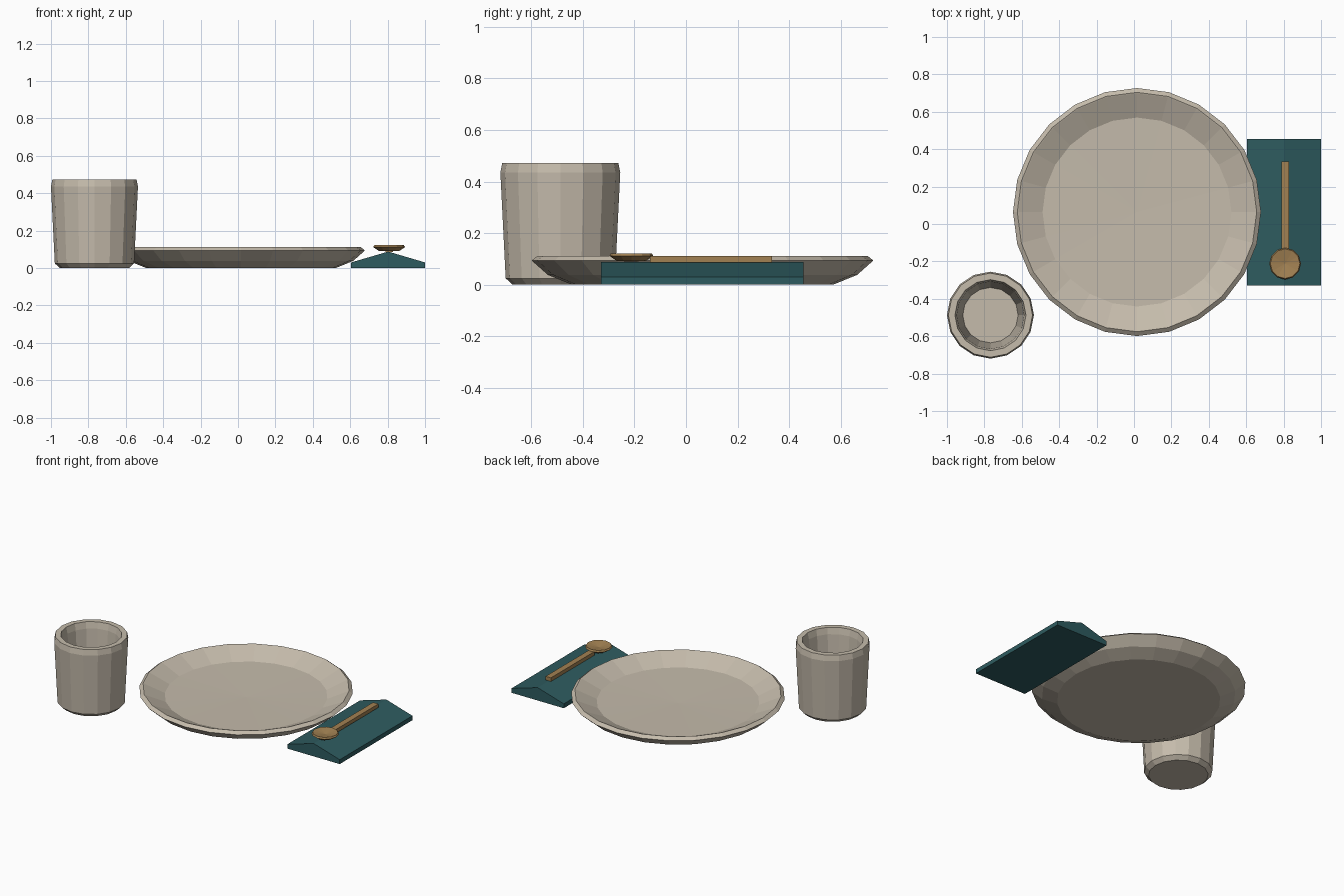
import bpy, bmesh, math

if "Cube" in bpy.data.objects:
    bpy.data.objects.remove(bpy.data.objects["Cube"])


def material(name, rgb):
    m = bpy.data.materials.new(name)
    m.diffuse_color = (*rgb, 1)
    m.use_nodes = True
    m.node_tree.nodes["Principled BSDF"].inputs["Base Color"].default_value = m.diffuse_color
    return m


CERAMIC = material("warm_ceramic", (0.56, 0.50, 0.41))
TEAL = material("teal_cloth", (0.027, 0.105, 0.115))
WOOD = material("wood", (0.36, 0.22, 0.085))


def finish(name, bm, mat, location=(0, 0, 0)):
    bmesh.ops.recalc_face_normals(bm, faces=bm.faces)
    mesh = bpy.data.meshes.new(name)
    bm.to_mesh(mesh)
    bm.free()
    mesh.materials.append(mat)
    obj = bpy.data.objects.new(name, mesh)
    obj.location = location
    bpy.context.collection.objects.link(obj)
    return obj


def lathe(name, profile, sides, mat, location):
    """Turn (radius, z) points round z; radius 0 becomes a fan centre."""
    bm = bmesh.new()
    rings = []
    for r, z in profile:
        if r == 0:
            rings.append([bm.verts.new((0, 0, z))] * sides)
        else:
            rings.append([bm.verts.new((r * math.cos(math.tau * i / sides),
                                        r * math.sin(math.tau * i / sides), z))
                          for i in range(sides)])
    for a, b in zip(rings, rings[1:]):
        for i in range(sides):
            j = (i + 1) % sides
            bm.faces.new(list(dict.fromkeys((a[i], a[j], b[j], b[i]))))
    return finish(name, bm, mat, location)


def extrude_y(name, section, y0, y1, mat):
    """Prism along y from an (x, z) cross-section."""
    bm = bmesh.new()
    face = bm.faces.new([bm.verts.new((x, y0, z)) for x, z in section])
    new = bmesh.ops.extrude_face_region(bm, geom=[face])["geom"]
    bmesh.ops.translate(bm, vec=(0, y1 - y0, 0),
                        verts=[v for v in new if isinstance(v, bmesh.types.BMVert)])
    return finish(name, bm, mat)


# Plate: flared underside, thin rim, slightly dished floor
lathe("plate", [(0, 0), (0.506, 0), (0.60, 0.038), (0.663, 0.094), (0.64, 0.112),
                (0.634, 0.11), (0.505, 0.052), (0, 0.044)],
      24, CERAMIC, (0.016, 0.064, 0))

# Cup: chamfered foot and lip, tapered hollow
lathe("cup", [(0, 0), (0.185, 0), (0.212, 0.025), (0.2325, 0.435), (0.225, 0.473),
              (0.19, 0.473), (0.18, 0.43), (0.148, 0.05), (0, 0.05)],
      16, CERAMIC, (-0.7675, -0.4875, 0))

# Napkin: low tent shape with a centre ridge
extrude_y("napkin", [(0.605, 0), (1.0, 0), (1.0, 0.03), (0.803, 0.088), (0.605, 0.03)],
          -0.33, 0.455, TEAL)

# Spoon: square handle and shallow bowl
extrude_y("spoon_handle", [(0.788, 0.087), (0.828, 0.087), (0.828, 0.112), (0.788, 0.112)],
          -0.14, 0.333, WOOD)
lathe("spoon_bowl", [(0, 0.09), (0.056, 0.092), (0.085, 0.112), (0.079, 0.122), (0, 0.108)],
      12, WOOD, (0.808, -0.212, 0))
